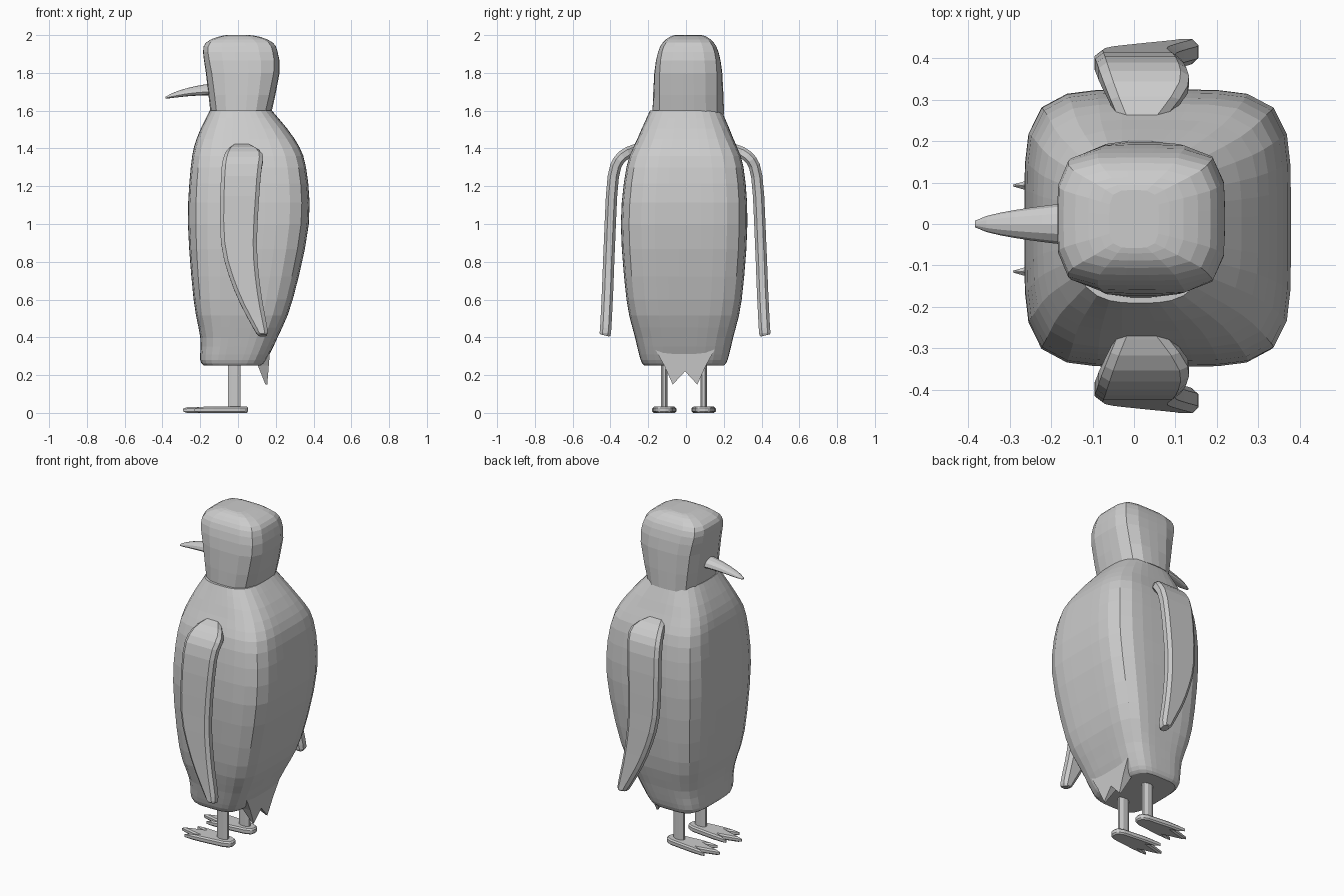
import bpy, bmesh, math
from mathutils import Vector

cube = bpy.data.objects.get("Cube")
if cube:
    bpy.data.objects.remove(cube, do_unlink=True)

COLOUR = (0.6, 0.6, 0.6, 1)
grey = bpy.data.materials.new("plain grey")
grey.use_nodes = True
grey.diffuse_color = COLOUR
grey.node_tree.nodes["Principled BSDF"].inputs["Base Color"].default_value = COLOUR


def finish(name, bm):
    """Turn a bmesh into a named object with the shared material."""
    bmesh.ops.recalc_face_normals(bm, faces=bm.faces)
    mesh = bpy.data.meshes.new(name)
    bm.to_mesh(mesh)
    bm.free()
    mesh.materials.append(grey)
    obj = bpy.data.objects.new(name, mesh)
    bpy.context.collection.objects.link(obj)
    return obj


def loft(name, rings):
    """Skin closed rings of equal length and cap both ends."""
    bm = bmesh.new()
    loops = [[bm.verts.new(point) for point in ring] for ring in rings]
    for lower, upper in zip(loops, loops[1:]):
        for i in range(len(lower)):
            bm.faces.new((lower[i - 1], lower[i], upper[i], upper[i - 1]))
    bm.faces.new(loops[0])
    bm.faces.new(loops[-1])
    return finish(name, bm)


def smooth_path(keys, steps):
    """Pass a rounded curve through a few key sections."""
    keys = [Vector(key) for key in keys]
    padded = [keys[0]] + keys + [keys[-1]]
    path = []
    for before, start, end, after in zip(padded, padded[1:], padded[2:], padded[3:]):
        leave, arrive = (end - before) / 2, (after - start) / 2
        for step in range(steps):
            t = step / steps
            ease = t * t * (3 - 2 * t)
            path.append(start.lerp(end, ease)
                        + leave * (t * (1 - t) ** 2) - arrive * (t * t * (1 - t)))
    return path + [keys[-1]]


def boxy_ring(z, front, back, half_width, squareness, centre_y, sides):
    """Horizontal rounded-square section."""
    ring = []
    for i in range(sides):
        angle = math.tau * (i + 0.5) / sides
        c, s = math.cos(angle), math.sin(angle)
        radius = (abs(c) ** squareness + abs(s) ** squareness) ** (-1 / squareness)
        ring.append(((front + back) / 2 + c * radius * (back - front) / 2,
                     centre_y + s * radius * half_width, z))
    return ring


def mirrored_slab(name, half_outline, place_near, place_far):
    """Solid between two placements of an outline that is mirrored across its axis."""
    other_half = [(along, -across) for along, across in reversed(half_outline) if across]
    outline = half_outline + other_half
    return loft(name, [[place(*point) for point in outline]
                       for place in (place_near, place_far)])


# Body: height, front, back, half width, squareness
body_keys = [
    (0.25, -0.18, 0.12, 0.21, 4),
    (0.28, -0.2, 0.15, 0.23, 4),
    (0.4, -0.2, 0.21, 0.26, 4),
    (0.6, -0.235, 0.29, 0.305, 5),
    (1, -0.265, 0.375, 0.335, 5),
    (1.3, -0.25, 0.36, 0.31, 5),
    (1.45, -0.22, 0.3, 0.255, 4),
    (1.6, -0.15, 0.18, 0.19, 3),
]
loft("body", [boxy_ring(*key, 0.015 * max(0, z - 1) - 0.01, 36)
              for key in smooth_path(body_keys, 3) for z in key[:1]])

# Head: boxy, with a flattened crown
head_keys = [
    (1.58, -0.145, 0.175, 0.19, 3),
    (1.8, -0.17, 0.22, 0.18, 4),
    (1.91, -0.185, 0.21, 0.16, 5),
    (1.96, -0.17, 0.185, 0.135, 5),
    (1.99, -0.11, 0.12, 0.1, 5),
    (2, -0.06, 0.06, 0.07, 4),
]
loft("head", [boxy_ring(*key, 0.012, 20) for key in smooth_path(head_keys, 2)])

# Beak: two tapering mandibles that meet on a downcurved seam
for name, bulge in (("upper_beak", 0.045), ("lower_beak", -0.02)):
    rings = []
    for step in range(9):
        t = min(step / 8, 0.98)
        taper = math.sqrt(1 - t)
        arc = [math.pi * k / 6 for k in range(7)]
        rings.append([(-0.12 - 0.27 * t, 0.055 * taper * math.cos(a),
                       1.7 - 0.035 * t * t + bulge * taper * math.sin(a)) for a in arc])
    loft(name, rings)

# Wings: distance out, height, front, back; sections follow the shoulder bend
wing_keys = [
    (0.24, 1.4, -0.03, 0.06),
    (0.33, 1.36, -0.07, 0.13),
    (0.38, 1.25, -0.09, 0.12),
    (0.4, 0.9, -0.09, 0.1),
    (0.41, 0.65, -0.02, 0.12),
    (0.42, 0.45, 0.08, 0.155),
    (0.425, 0.41, 0.11, 0.15),
]
wing_path = smooth_path(wing_keys, 3)
for name, side in (("left_wing", 1), ("right_wing", -1)):
    rings = []
    for i, (out, z, front, back) in enumerate(wing_path):
        previous, following = wing_path[max(i - 1, 0)], wing_path[min(i + 1, len(wing_path) - 1)]
        run = (following - previous).xy.normalized()
        half = min(0.03, (back - front) * 0.6)
        rim = min(0.02, (back - front) / 4)
        lower = [(front, -half / 2), (front + rim, -half), (back - rim, -half), (back, -half / 2)]
        section = lower + [(x, -offset) for x, offset in reversed(lower)]
        rings.append([(x, side * (out - run.y * offset) - 0.005, z + run.x * offset)
                      for x, offset in section])
    loft(name, rings)

# Tail: forked wedge below the back, thin at its tips
tail_half = [(0.34, 0.16), (0.25, 0.11), (0.15, 0.065), (0.22, 0)]
mirrored_slab("tail", tail_half,
              lambda z, y: (0.155 + 0.08 * (z - 0.15), y - 0.005, z),
              lambda z, y: (0.145 - 0.4 * (z - 0.15), y - 0.005, z))

# Legs and three-toed webbed feet
foot_half = [(0.055, 0), (0.045, 0.03), (0.01, 0.045), (-0.13, 0.06), (-0.24, 0.065),
             (-0.17, 0.035), (-0.23, 0.02), (-0.3, 0)]
for side, centre in (("left", 0.093), ("right", -0.115)):
    foot = mirrored_slab(side + "_foot", foot_half,
                         lambda x, y: (x, centre + y, 0),
                         lambda x, y: (x, centre + y, 0.035 + 0.03 * min(0, x + 0.1)))
    rim = foot.modifiers.new("soft rim", 'BEVEL')
    rim.width = 0.008
    loft(side + "_leg", [boxy_ring(z, -0.055, 0.015, 0.018, 2.5, centre, 8)
                         for z in (0.02, 0.3)])
